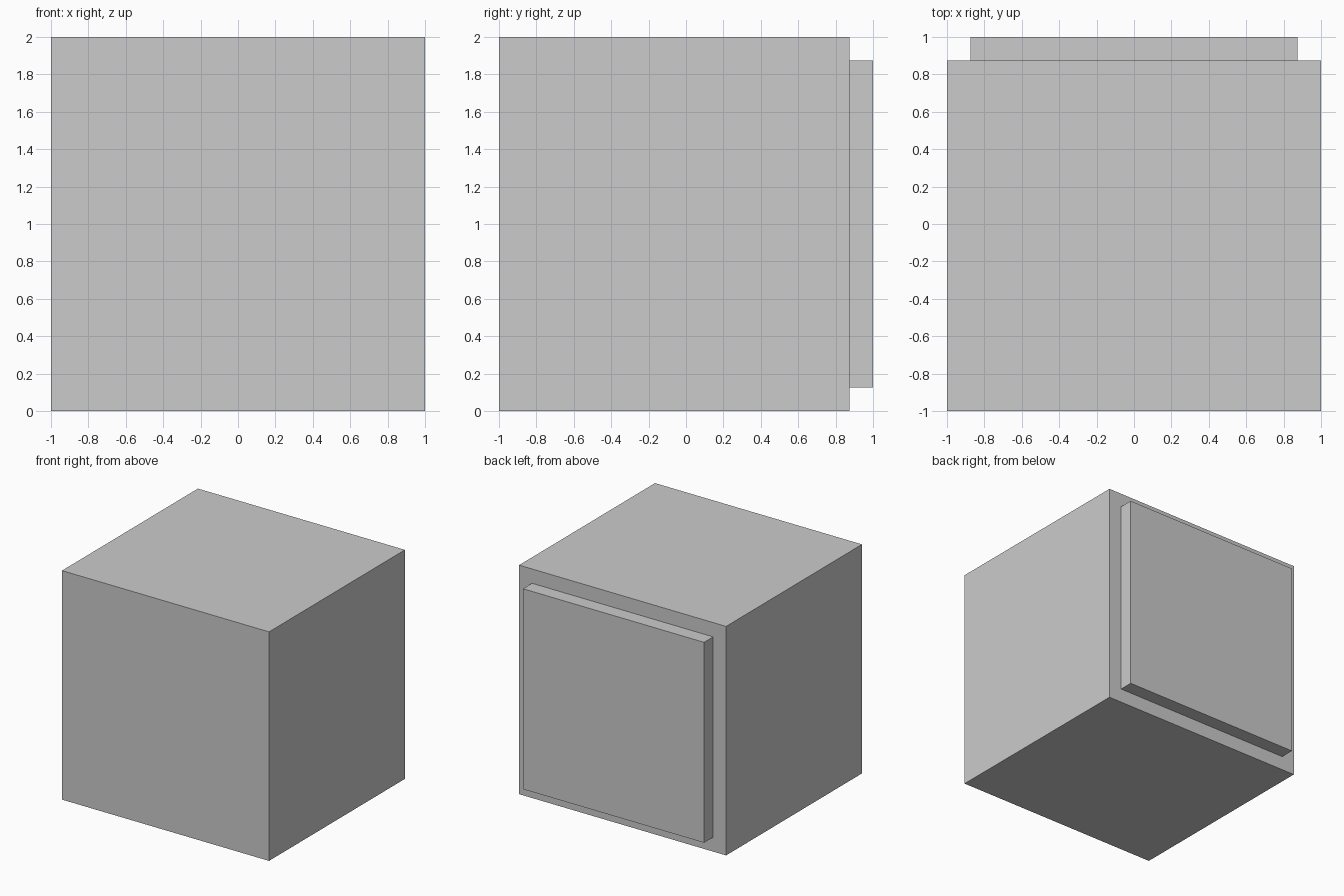
import bpy
import bmesh
from mathutils import Matrix, Vector

if "Cube" in bpy.data.objects:
    bpy.data.objects.remove(bpy.data.objects["Cube"])

RIM = 0.125  # border width and depth of the raised back panel

bm = bmesh.new()

# Main block
bmesh.ops.create_cube(
    bm, size=1,
    matrix=Matrix.Translation((0, -RIM / 2, 1)) @ Matrix.Diagonal((2, 2 - RIM, 2, 1)))

# Raised panel: inset the back face, then extrude it outward
bm.normal_update()
back = max(bm.faces, key=lambda f: f.calc_center_median().y)
bmesh.ops.inset_region(bm, faces=[back], thickness=RIM, use_even_offset=True)
panel = bmesh.ops.extrude_discrete_faces(bm, faces=[back])["faces"][0]
bmesh.ops.translate(bm, verts=panel.verts, vec=Vector((0, RIM, 0)))
bmesh.ops.recalc_face_normals(bm, faces=bm.faces)

mesh = bpy.data.meshes.new("block_with_back_panel")
bm.to_mesh(mesh)
bm.free()
block = bpy.data.objects.new("block_with_back_panel", mesh)
bpy.context.collection.objects.link(block)
